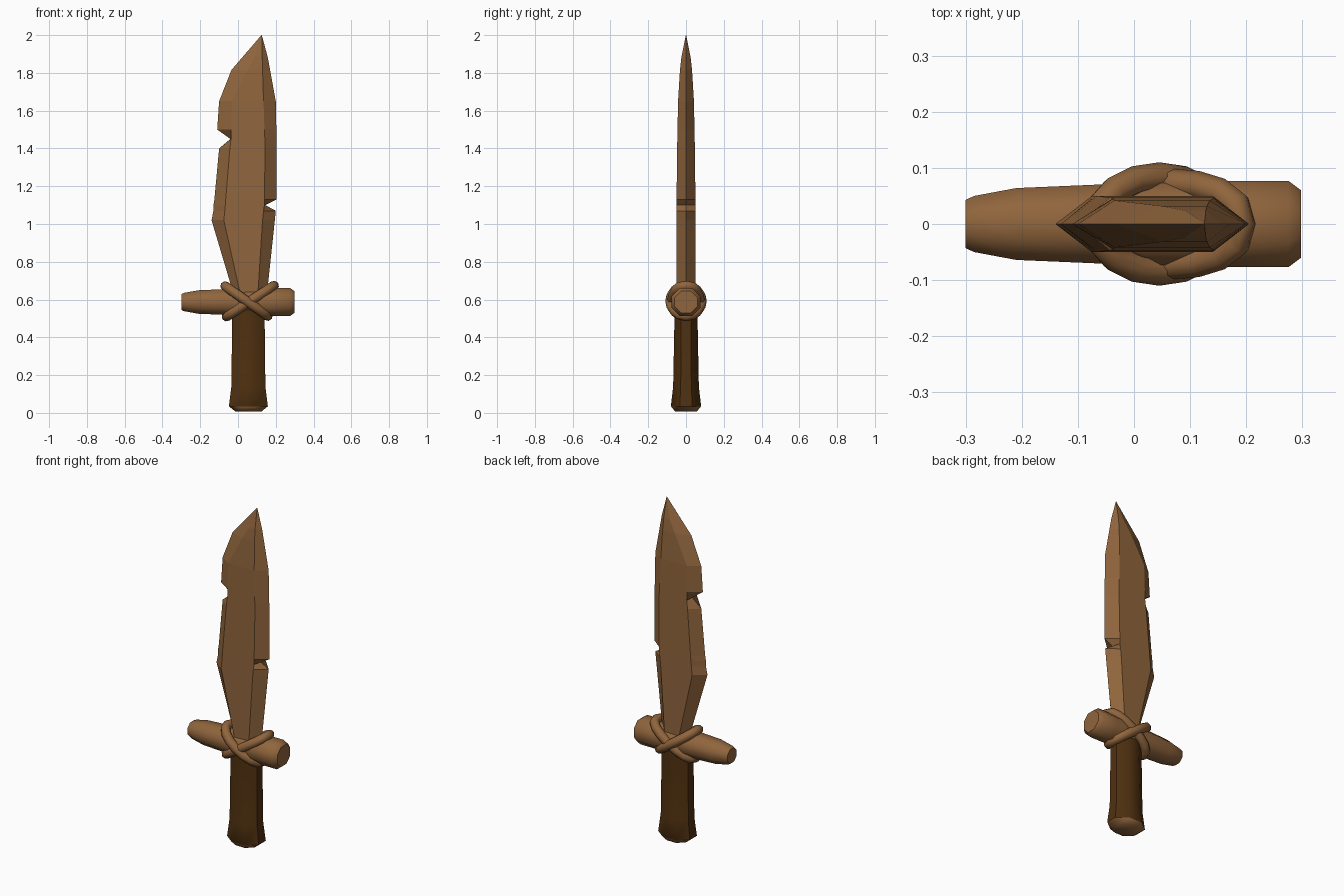
import bpy
import bmesh
from math import sin, cos, pi, radians
from mathutils import Vector

cube = bpy.data.objects.get("Cube")
if cube:
    bpy.data.objects.remove(cube, do_unlink=True)


def material(name, color):
    mat = bpy.data.materials.new(name)
    mat.use_nodes = True
    mat.diffuse_color = color
    bsdf = next(n for n in mat.node_tree.nodes if n.type == 'BSDF_PRINCIPLED')
    bsdf.inputs["Base Color"].default_value = color
    bsdf.inputs["Roughness"].default_value = 0.9
    return mat


light_wood = material("light wood", (0.28, 0.13, 0.046, 1))
dark_wood = material("dark wood", (0.078, 0.03, 0.005, 1))


def loft(name, rings, mats, smooth=None):
    """Skin a list of equal-length closed rings and cap both ends."""
    bm = bmesh.new()
    loops = [[bm.verts.new(p) for p in ring] for ring in rings]
    count = len(loops[0])
    for low, high in zip(loops, loops[1:]):
        for i in range(count):
            j = (i + 1) % count
            bm.faces.new((low[i], low[j], high[j], high[i]))
    bm.faces.new(loops[0][::-1])
    bm.faces.new(loops[-1])
    bmesh.ops.remove_doubles(bm, verts=bm.verts, dist=0.0005)
    bmesh.ops.recalc_face_normals(bm, faces=bm.faces)
    return finish(name, bm, mats, smooth)


def finish(name, bm, mats, smooth):
    mesh = bpy.data.meshes.new(name)
    bm.to_mesh(mesh)
    bm.free()
    for mat in mats:
        mesh.materials.append(mat)
    obj = bpy.data.objects.new(name, mesh)
    bpy.context.collection.objects.link(obj)
    if smooth:
        bpy.ops.object.select_all(action='DESELECT')
        obj.select_set(True)
        bpy.context.view_layer.objects.active = obj
        bpy.ops.object.shade_smooth_by_angle(angle=radians(smooth))
    return obj


def octagon(place, ru, rv):
    """Eight points with flat sides along both axes; extents are ru and rv."""
    k = 1 / cos(pi / 8)
    turns = [(i + 0.5) * pi / 4 for i in range(8)]
    return [place(ru * k * cos(t), rv * k * sin(t)) for t in turns]


# Blade: height, left edge, left ridge, right ridge, right edge, half thickness
blade_levels = [
    (0.55, 0.00, 0.03, 0.10, 0.145, 0.05),
    (1.02, -0.14, -0.075, 0.13, 0.195, 0.05),
    (1.07, -0.13, -0.07, 0.135, 0.20, 0.05),
    (1.10, -0.13, -0.067, 0.14, 0.145, 0.05),
    (1.13, -0.125, -0.065, 0.14, 0.205, 0.05),
    (1.40, -0.10, -0.043, 0.143, 0.205, 0.047),
    (1.45, -0.04, -0.037, 0.142, 0.204, 0.046),
    (1.50, -0.11, -0.037, 0.14, 0.203, 0.045),
    (1.65, -0.10, -0.035, 0.135, 0.20, 0.042),
    (1.815, -0.035, 0.05, 0.13, 0.17, 0.032),
    (1.885, 0.025, 0.09, 0.128, 0.157, 0.024),
    (2.0, 0.125, 0.125, 0.125, 0.125, 0),
]
rings = [[(a, 0, z), (b, -t, z), (c, -t, z), (d, 0, z), (c, t, z), (b, t, z)]
         for z, a, b, c, d, t in blade_levels[:-1]]
tip = blade_levels[-1]
rings.append([(tip[1] + 0.001 * cos(i * pi / 3), 0.001 * sin(i * pi / 3), tip[0])
              for i in range(3, 9)])
loft("blade", rings, [light_wood])

# Grip: flared octagonal shaft with a pale cut end
grip_levels = [(0.008, 0.07, 0.058), (0.035, 0.103, 0.08), (0.14, 0.09, 0.068),
               (0.5, 0.086, 0.061), (0.58, 0.084, 0.06)]
grip = loft("grip", [octagon(lambda u, v: (0.055 + u, v, z), ru, rv)
                     for z, ru, rv in grip_levels],
            [dark_wood, light_wood], smooth=50)
for face in grip.data.polygons:
    if face.center.z < 0.03:
        face.material_index = 1

# Crossguard: a rough stick lying along x
guard_levels = [(-0.3, 0.043), (-0.285, 0.05), (-0.21, 0.064), (-0.07, 0.07),
                (0.18, 0.077), (0.275, 0.077), (0.298, 0.06)]
loft("crossguard", [octagon(lambda u, v: (x, u, 0.587 + v), r, r * 0.97)
                    for x, r in guard_levels], [light_wood], smooth=50)


# Bindings: two slanted cord loops crossing over the guard
def cord(name, center, tilt, half_length, depth, power):
    axis = Vector((cos(tilt), 0, sin(tilt)))
    side = Vector((-sin(tilt), 0, cos(tilt)))
    steps, sides, radius = 16, 8, 0.026
    path = []
    for i in range(steps):
        t = 2 * pi * i / steps
        across = abs(sin(t)) ** power * (1 if sin(t) > 0 else -1)
        path.append(Vector(center) + axis * half_length * cos(t)
                    + Vector((0, depth * across, 0)))
    bm = bmesh.new()
    loops = []
    for i, p in enumerate(path):
        along = (path[(i + 1) % steps] - path[i - 1]).normalized()
        out = along.cross(side)
        loops.append([bm.verts.new(p + radius * (out * cos(a) + side * sin(a)))
                      for a in (2 * pi * k / sides for k in range(sides))])
    for i in range(steps):
        here, there = loops[i - 1], loops[i]
        for k in range(sides):
            bm.faces.new((here[k - 1], here[k], there[k], there[k - 1]))
    bmesh.ops.recalc_face_normals(bm, faces=bm.faces)
    finish(name, bm, [light_wood], smooth=60)


cord("cord_outer", (0.045, 0, 0.592), radians(-35), 0.138, 0.084, 1)
cord("cord_inner", (0.065, 0, 0.592), radians(33), 0.15, 0.073, 0.75)
